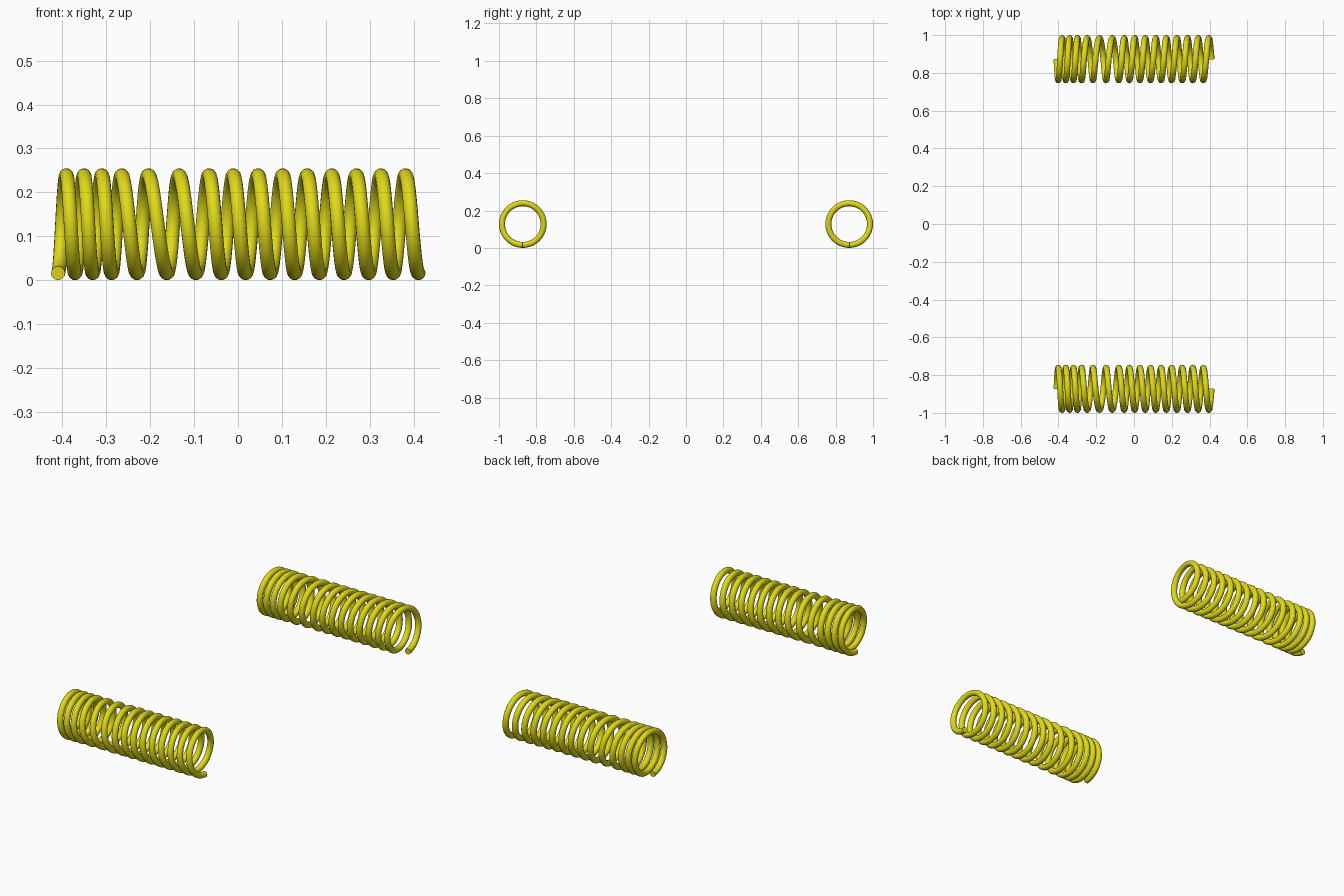
import bpy
from math import sin, cos, pi, floor

if "Cube" in bpy.data.objects:
    bpy.data.objects.remove(bpy.data.objects["Cube"])

WIRE = 0.016      # wire radius
COIL = 0.1115     # radius of the coil centreline
CY, CZ = 0.8725, 0.1275
STEPS = 40        # path points per turn

# x position of the wire at every half turn: tight, stretched, then even pitch
knots = [-0.410, -0.391, -0.371, -0.351, -0.331, -0.310, -0.288, -0.265,
         -0.230, -0.204, -0.162, -0.134, -0.096, -0.066, -0.038]
knots += [-0.0105 + 0.0280 * i for i in range(15)]
knots += [0.411]


def x_at(turn):
    """Smooth interpolation through the half-turn positions."""
    h = turn * 2
    i = min(int(floor(h)), len(knots) - 2)
    f = h - i
    p1, p2 = knots[i], knots[i + 1]
    p0 = knots[i - 1] if i > 0 else 2 * p1 - p2
    p3 = knots[i + 2] if i + 2 < len(knots) else 2 * p2 - p1
    return 0.5 * (2 * p1 + (p2 - p0) * f + (2 * p0 - 5 * p1 + 4 * p2 - p3) * f ** 2
                  + (3 * p1 - p0 - 3 * p2 + p3) * f ** 3)


mat = bpy.data.materials.new("yellow_metal")
mat.diffuse_color = (0.75, 0.7, 0.01, 1)
mat.use_nodes = True
mat.node_tree.nodes["Principled BSDF"].inputs["Base Color"].default_value = mat.diffuse_color


def spring(name, side):
    """One coil spring along x; side mirrors it across y = 0."""
    turns = (len(knots) - 1) / 2
    count = int(turns * STEPS) + 1
    curve = bpy.data.curves.new(name, 'CURVE')
    curve.dimensions = '3D'
    curve.bevel_depth = WIRE
    curve.bevel_resolution = 5
    curve.use_fill_caps = True
    path = curve.splines.new('POLY')
    path.points.add(count - 1)
    for k, point in enumerate(path.points):
        t = k / STEPS
        a = 2 * pi * t
        point.co = (x_at(t), side * (CY - COIL * sin(a)), CZ - COIL * cos(a), 1)
    path.use_smooth = True
    obj = bpy.data.objects.new(name, curve)
    bpy.context.collection.objects.link(obj)
    curve.materials.append(mat)
    # turn the swept wire into a smooth mesh with crisp end caps
    bpy.ops.object.select_all(action='DESELECT')
    bpy.context.view_layer.objects.active = obj
    obj.select_set(True)
    bpy.ops.object.convert(target='MESH')
    bpy.ops.object.shade_smooth_by_angle()


spring("front_spring", -1)
spring("back_spring", 1)
